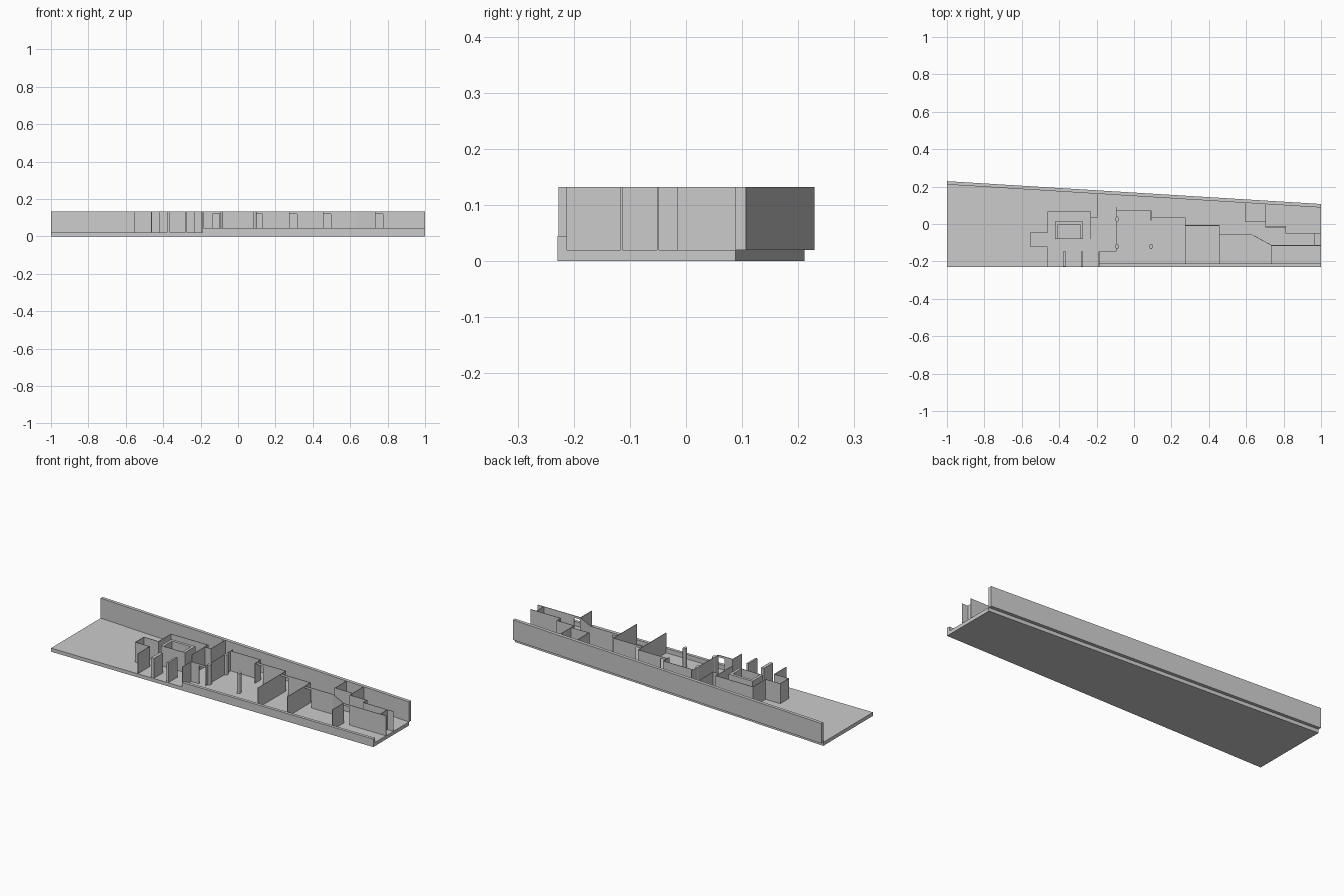
import bpy, bmesh
from mathutils import Vector

if "Cube" in bpy.data.objects:
    bpy.data.objects.remove(bpy.data.objects["Cube"])

FLOOR, TOP, DOOR = 0.02, 0.132, 0.12   # floor level, wall top, door head
T = 0.003                              # partition thickness


def prism(name, outline, z0, z1):
    """Extrude a plan outline between two heights."""
    bm = bmesh.new()
    face = bm.faces.new([bm.verts.new((x, y, z0)) for x, y in outline])
    ext = bmesh.ops.extrude_face_region(bm, geom=[face])
    verts = [v for v in ext["geom"] if isinstance(v, bmesh.types.BMVert)]
    bmesh.ops.translate(bm, verts=verts, vec=(0, 0, z1 - z0))
    bmesh.ops.recalc_face_normals(bm, faces=bm.faces)
    me = bpy.data.meshes.new(name)
    bm.to_mesh(me)
    bm.free()
    ob = bpy.data.objects.new(name, me)
    bpy.context.collection.objects.link(ob)
    return ob


def box(name, x0, x1, y0, y1, z0=FLOOR, z1=TOP):
    return prism(name, [(x0, y0), (x1, y0), (x1, y1), (x0, y1)], z0, z1)


def wall(name, points, z0=FLOOR, z1=TOP):
    """Thin mitred wall following a plan polyline."""
    p = [Vector(q) for q in points]
    left, right = [], []
    for i, q in enumerate(p):
        d0 = (q - p[i - 1]).normalized() if i else (p[1] - q).normalized()
        d1 = (p[i + 1] - q).normalized() if i < len(p) - 1 else d0
        n0, n1 = Vector((-d0.y, d0.x)), Vector((-d1.y, d1.x))
        m = (n0 + n1).normalized()
        off = m * (T / 2 / m.dot(n0))
        left.append(q + off)
        right.append(q - off)
    return prism(name, left + right[::-1], z0, z1)


def door_wall(name, x0, x1, y, d0, d1):
    """Wall along x with a door opening from d0 to d1."""
    if d0 - x0 > 0.005:
        wall(name + "_left", [(x0, y), (d0, y)])
    if x1 - d1 > 0.005:
        wall(name + "_right", [(d1, y), (x1, y)])
    wall(name + "_lintel", [(d0, y), (d1, y)], DOOR, TOP)


# Floor slab, front parapet and slanted back wall
prism("floor_slab", [(-1, -0.229), (1, -0.229), (1, 0.088), (-1, 0.211)], 0, FLOOR)
box("front_parapet", -0.187, 1, -0.229, -0.212, FLOOR, 0.045)
prism("back_wall", [(-1, 0.211), (1, 0.088), (1, 0.107), (-1, 0.229)], FLOOR, TOP)

# Left rooms
wall("left_room_wall", [(-0.463, -0.227), (-0.463, -0.121), (-0.553, -0.121), (-0.553, -0.045),
                        (-0.461, -0.045), (-0.461, 0.065), (-0.231, 0.065), (-0.231, -0.081)])
wall("hall_wall", [(-0.231, 0.035), (-0.193, 0.035), (-0.193, 0.168)])

# Core shaft: ring of four walls
box("core_left", -0.422, -0.407, -0.08, 0.013)
box("core_right", -0.289, -0.274, -0.08, 0.013)
box("core_back", -0.407, -0.289, -0.003, 0.013)
box("core_front", -0.407, -0.289, -0.08, -0.077)

# Front piers
box("front_pier_left", -0.38, -0.363, -0.227, -0.148)
box("front_pier_right", -0.284, -0.273, -0.227, -0.148)

# Middle rooms
wall("lobby_side_wall", [(-0.187, -0.227), (-0.187, -0.148)])
door_wall("lobby_front", -0.187, -0.096, -0.148, -0.137, -0.096)
wall("lobby_cross_wall", [(-0.096, -0.148), (-0.096, 0.092)])
wall("middle_back_wall", [(-0.096, 0.072), (0.091, 0.072), (0.091, 0.02)])
door_wall("middle_right", 0.091, 0.273, 0.035, 0.091, 0.132)
wall("cross_wall_a", [(0.273, 0.035), (0.273, -0.213)])
door_wall("room_a_back", 0.273, 0.456, -0.008, 0.273, 0.316)
wall("cross_wall_b", [(0.456, -0.008), (0.456, -0.213)])
door_wall("room_b_back", 0.456, 0.632, -0.058, 0.456, 0.497)
wall("angled_wall", [(0.632, -0.058), (0.734, -0.113), (0.734, -0.213)])
door_wall("room_c_back", 0.734, 1, -0.115, 0.734, 0.774)

# Right rear rooms
wall("rear_stepped_wall", [(0.705, 0.108), (0.705, -0.016), (0.812, -0.016),
                           (0.812, -0.05), (1, -0.05)])
wall("rear_closet_wall", [(0.594, 0.115), (0.594, 0.011), (0.705, 0.011)])
wall("end_wall", [(0.963, -0.05), (0.963, -0.115)])

# Round columns
for i, (x, y) in enumerate([(-0.091, 0.026), (-0.091, -0.12), (0.091, -0.12)]):
    bpy.ops.mesh.primitive_cylinder_add(vertices=24, radius=1, depth=TOP - FLOOR,
                                        location=(x, y, (TOP + FLOOR) / 2))
    col = bpy.context.object
    col.name = f"column_{i + 1}"
    col.scale = (0.009, 0.014, 1)
    bpy.ops.object.transform_apply(location=False, rotation=False, scale=True)
    bpy.ops.object.shade_smooth_by_angle()
